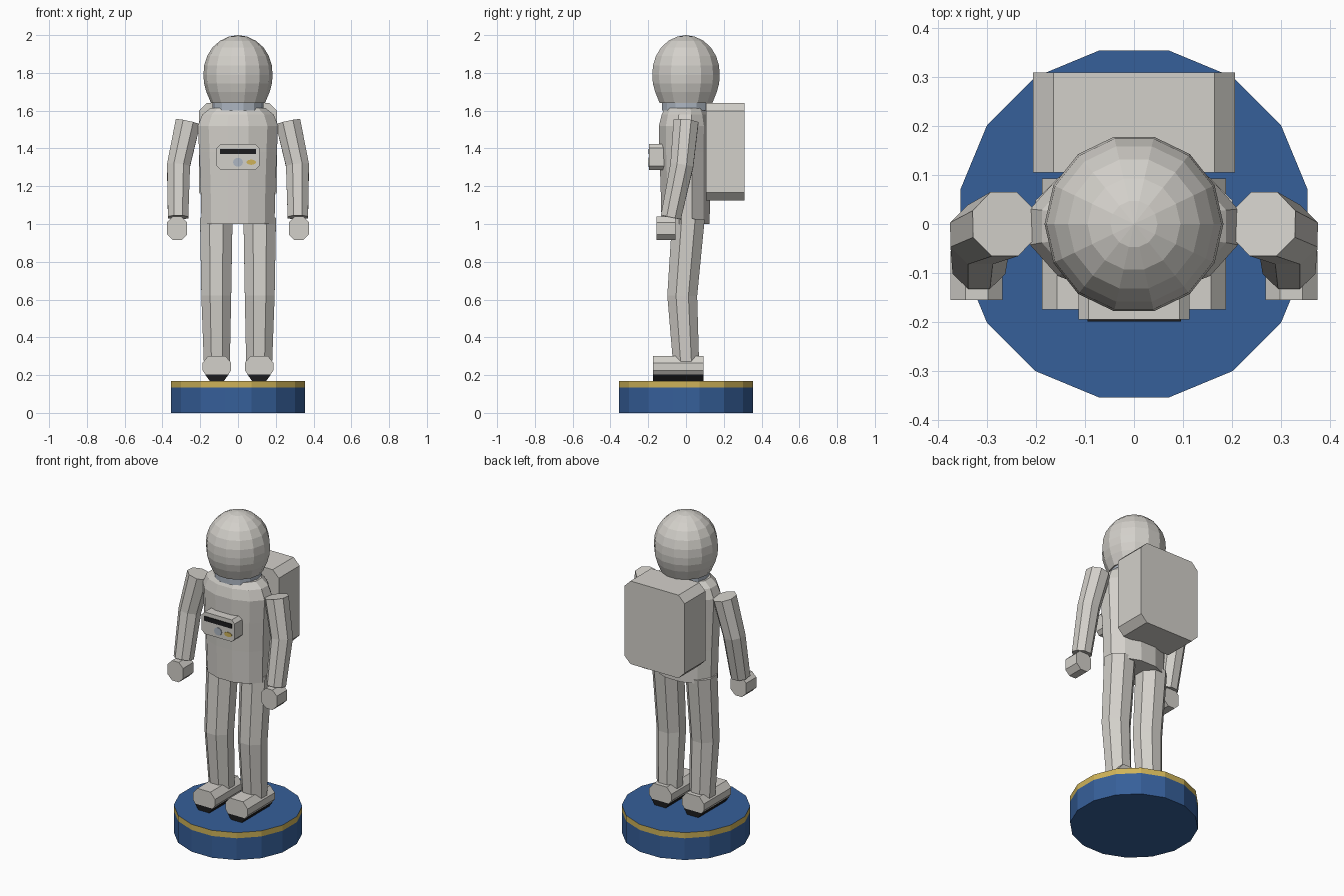
import bpy, bmesh
from math import sin, cos, pi, tau
from mathutils import Vector

cube = bpy.data.objects.get("Cube")
if cube:
    bpy.data.objects.remove(cube, do_unlink=True)


def material(name, r, g, b):
    m = bpy.data.materials.new(name)
    m.use_nodes = True
    m.diffuse_color = (r, g, b, 1)
    shader = next(n for n in m.node_tree.nodes if n.type == 'BSDF_PRINCIPLED')
    shader.inputs["Base Color"].default_value = (r, g, b, 1)
    return m


suit = material("suit white", .65, .63, .59)
blue = material("base blue", .037, .115, .32)
gold = material("gold", .62, .45, .10)
black = material("black", .012, .012, .013)
silver = material("silver blue", .42, .47, .54)


def finish(name, bm, *mats):
    bmesh.ops.remove_doubles(bm, verts=bm.verts, dist=.0005)
    bmesh.ops.recalc_face_normals(bm, faces=bm.faces)
    mesh = bpy.data.meshes.new(name)
    bm.to_mesh(mesh)
    bm.free()
    for m in mats:
        mesh.materials.append(m)
    ob = bpy.data.objects.new(name, mesh)
    bpy.context.collection.objects.link(ob)
    return ob


def loft(name, rings, n, turn, *mats):
    """Skin n-sided rings, each given as centre, u radius vector, v radius vector."""
    bm = bmesh.new()
    loops = []
    for c, u, v in rings:
        angles = [(i + turn) * tau / n for i in range(n)]
        loops.append([bm.verts.new(c + u * cos(a) + v * sin(a)) for a in angles])
    for low, high in zip(loops, loops[1:]):
        for i in range(n):
            j = (i + 1) % n
            bm.faces.new((low[i], low[j], high[j], high[i]))
    bm.faces.new(loops[0])
    bm.faces.new(loops[-1])
    return finish(name, bm, *mats)


def stack(name, profile, n, turn, *mats):
    """Upright body from rows of z, x radius, y radius, y centre."""
    rings = [(Vector((0, cy, z)), Vector((rx, 0, 0)), Vector((0, ry, 0)))
             for z, rx, ry, cy in profile]
    return loft(name, rings, n, turn, *mats)


def limb(name, path, radii, n=8):
    """Bent tube with rings square to the path."""
    pts = [Vector(p) for p in path]
    rings = []
    for i, p in enumerate(pts):
        t = (pts[min(i + 1, len(pts) - 1)] - pts[max(i - 1, 0)]).normalized()
        u = Vector((0, 1, 0)).cross(t).normalized()
        v = t.cross(u)
        r = radii[i] / cos(pi / n)
        rings.append((p, u * r, v * r))
    return loft(name, rings, n, .5, suit)


def prism(name, outline, front, back, mat):
    """Extrude an x-z outline along y."""
    bm = bmesh.new()
    a = [bm.verts.new((x, front, z)) for x, z in outline]
    b = [bm.verts.new((x, back, z)) for x, z in outline]
    bm.faces.new(a)
    bm.faces.new(b)
    for i in range(len(a)):
        j = (i + 1) % len(a)
        bm.faces.new((a[i], a[j], b[j], b[i]))
    return finish(name, bm, mat)


def octagon(x, z, w, h, c):
    """Rectangle of half sizes w, h with corners cut by c."""
    return [(x + dx, z + dz) for dx, dz in (
        (-w, c - h), (c - w, -h), (w - c, -h), (w, c - h),
        (w, h - c), (w - c, h), (c - w, h), (-w, h - c))]


def ellipse(x, z, rx, rz, n=12):
    return [(x + rx * cos(i * tau / n), z + rz * sin(i * tau / n)) for i in range(n)]


# Round base with a gold upper band
base = stack("base", [(z, .362, .362, 0) for z in (0, .135, .17)], 16, .5, blue, gold)
for f in base.data.polygons:
    if abs(f.normal.z) < .5 and f.center.z > .135:
        f.material_index = 1

# Torso
stack("torso", [(1.0, .20, .132, -.002), (1.2, .205, .135, -.004),
                (1.38, .213, .14, -.006), (1.52, .22, .142, -.006),
                (1.58, .195, .128, -.005), (1.615, .15, .11, -.005)],
      12, .5, suit)

# Collar ring and helmet
stack("collar", [(1.6, .136, .13, 0), (1.65, .136, .13, 0)], 14, 0, silver)
helmet = [(0, 2.0), (.048, 1.992), (.095, 1.97), (.135, 1.935), (.163, 1.89),
          (.179, 1.84), (.183, 1.79), (.18, 1.745), (.168, 1.70), (.143, 1.64)]
stack("helmet", [(z, r, r, 0) for r, z in reversed(helmet)], 14, 0, suit)

# Backpack and chest control panel
prism("backpack", octagon(0, 1.382, .207, .258, .042), .105, .31, suit)
prism("chest_panel", octagon(0, 1.355, .113, .068, .02), -.195, -.1, suit)
prism("panel_display", [(-.095, 1.37), (.095, 1.37), (.095, 1.398), (-.095, 1.398)],
      -.199, -.194, black)
prism("panel_dial", ellipse(0, 1.327, .026, .024), -.199, -.194, silver)
prism("panel_button", ellipse(.07, 1.327, .026, .014), -.199, -.194, gold)

# Arms, hands, legs and boots
for s, side in ((1, "left"), (-1, "right")):
    limb(side + "_arm",
         [(s * .265, .0, 1.54), (s * .315, -.022, 1.31), (s * .317, -.08, 1.035)],
         (.066, .061, .054))
    prism(side + "_hand", octagon(s * .322, .977, .053, .062, .03), -.155, -.055, suit)
    limb(side + "_leg",
         [(s * .115, .013, 1.03), (s * .115, -.02, .62), (s * .112, 0, .27)],
         (.086, .079, .069))
    x = s * .112
    prism(side + "_boot",
          [(x + dx, z) for dx, z in ((-.06, .203), (.06, .203), (.076, .225), (.076, .265),
                                     (.045, .302), (-.045, .302), (-.076, .265), (-.076, .225))],
          -.175, .093, suit)
    prism(side + "_sole",
          [(x - .038, .17), (x + .038, .17), (x + .062, .203), (x - .062, .203)],
          -.175, .093, black)
